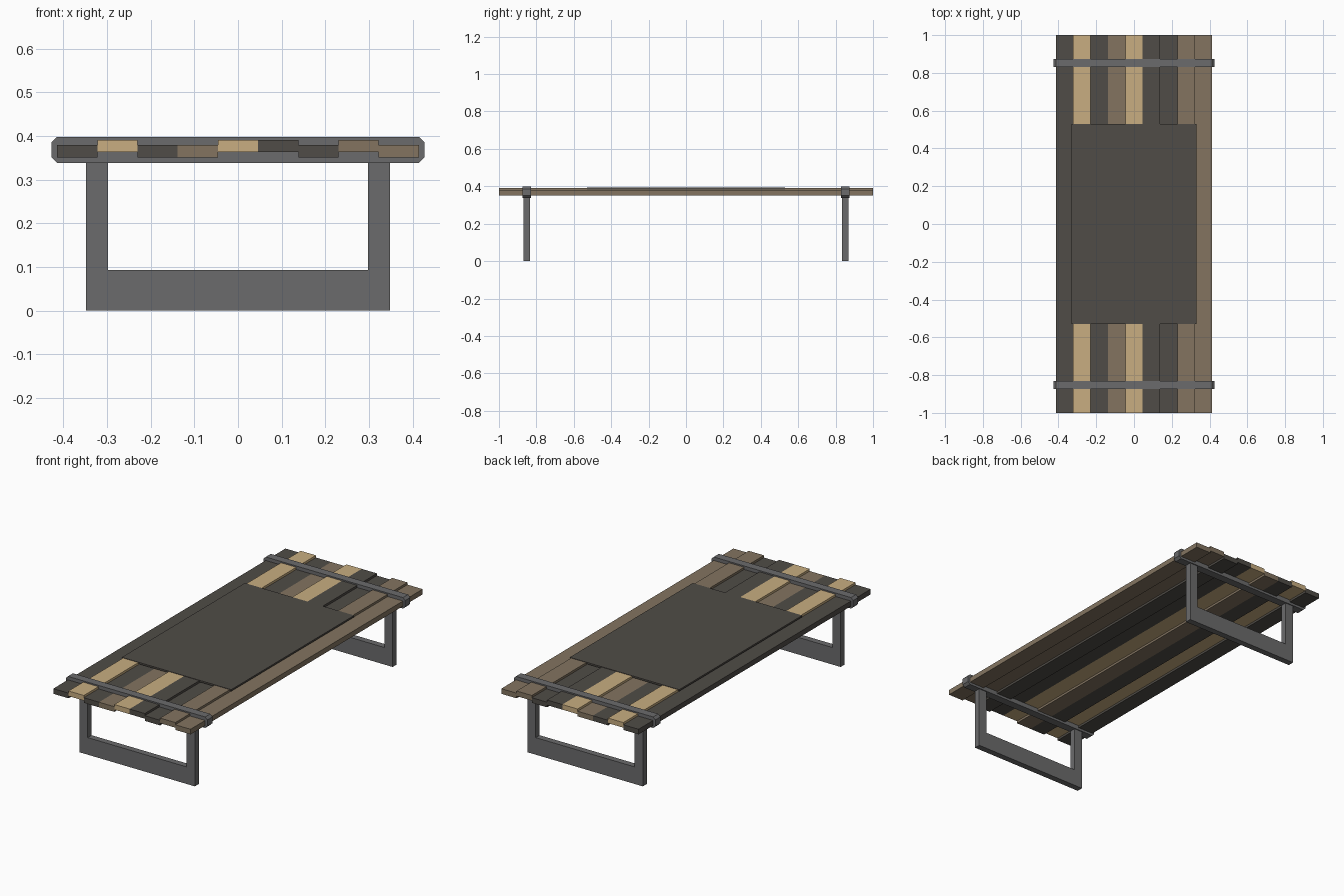
import bpy
import bmesh

cube = bpy.data.objects.get("Cube")
if cube:
    bpy.data.objects.remove(cube, do_unlink=True)


def material(name, rgb):
    m = bpy.data.materials.new(name)
    m.use_nodes = True
    col = (*rgb, 1.0)
    m.diffuse_color = col
    m.node_tree.nodes["Principled BSDF"].inputs["Base Color"].default_value = col
    return m


dark = material("dark wood", (0.08, 0.073, 0.063))
brown = material("brown wood", (0.227, 0.175, 0.118))
tan = material("tan wood", (0.58, 0.42, 0.22))
metal = material("grey metal", (0.147, 0.147, 0.15))


def extrude_profile(name, points, y0, y1, mat):
    """Extrude a closed x-z outline along y."""
    bm = bmesh.new()
    face = bm.faces.new([bm.verts.new((x, y0, z)) for x, z in points])
    moved = bmesh.ops.extrude_face_region(bm, geom=[face])["geom"]
    verts = [v for v in moved if isinstance(v, bmesh.types.BMVert)]
    bmesh.ops.translate(bm, verts=verts, vec=(0, y1 - y0, 0))
    bmesh.ops.recalc_face_normals(bm, faces=bm.faces)
    mesh = bpy.data.meshes.new(name)
    bm.to_mesh(mesh)
    bm.free()
    mesh.materials.append(mat)
    obj = bpy.data.objects.new(name, mesh)
    bpy.context.scene.collection.objects.link(obj)
    return obj


def box(name, x0, x1, y0, y1, z0, z1, mat):
    return extrude_profile(name, [(x0, z0), (x1, z0), (x1, z1), (x0, z1)], y0, y1, mat)


# Tabletop planks, some set higher than their neighbours
W = 0.092
planks = [(dark, 0), (tan, 1), (dark, 0), (brown, 0), (tan, 1),
          (dark, 1), (dark, 0), (brown, 1), (brown, 0)]
for i, (mat, raised) in enumerate(planks):
    x = (i - 4.5) * W
    z = 0.363 if raised else 0.351
    box(f"plank_{i + 1}", x, x + W, -1, 1, z, z + 0.028, mat)

# Thin centre panel lying on the raised planks
box("centre_panel", -0.33, 0.33, -0.53, 0.53, 0.384, 0.393, dark)

# Chamfered clamp band and U-shaped leg frame at each end
X, C, LO, HI = 0.427, 0.013, 0.338, 0.398
band = [(-X + C, LO), (X - C, LO), (X, LO + C), (X, HI - C),
        (X - C, HI), (-X + C, HI), (-X, HI - C), (-X, LO + C)]
OUT, INN, BAR = 0.348, 0.298, 0.093
frame = [(-OUT, 0), (OUT, 0), (OUT, LO), (INN, LO),
         (INN, BAR), (-INN, BAR), (-INN, LO), (-OUT, LO)]
for side, label in ((-1, "front"), (1, "back")):
    y = side * 0.852
    extrude_profile(f"{label}_band", band, y - 0.022, y + 0.022, metal)
    extrude_profile(f"{label}_leg_frame", frame, y - 0.017, y + 0.017, metal)
